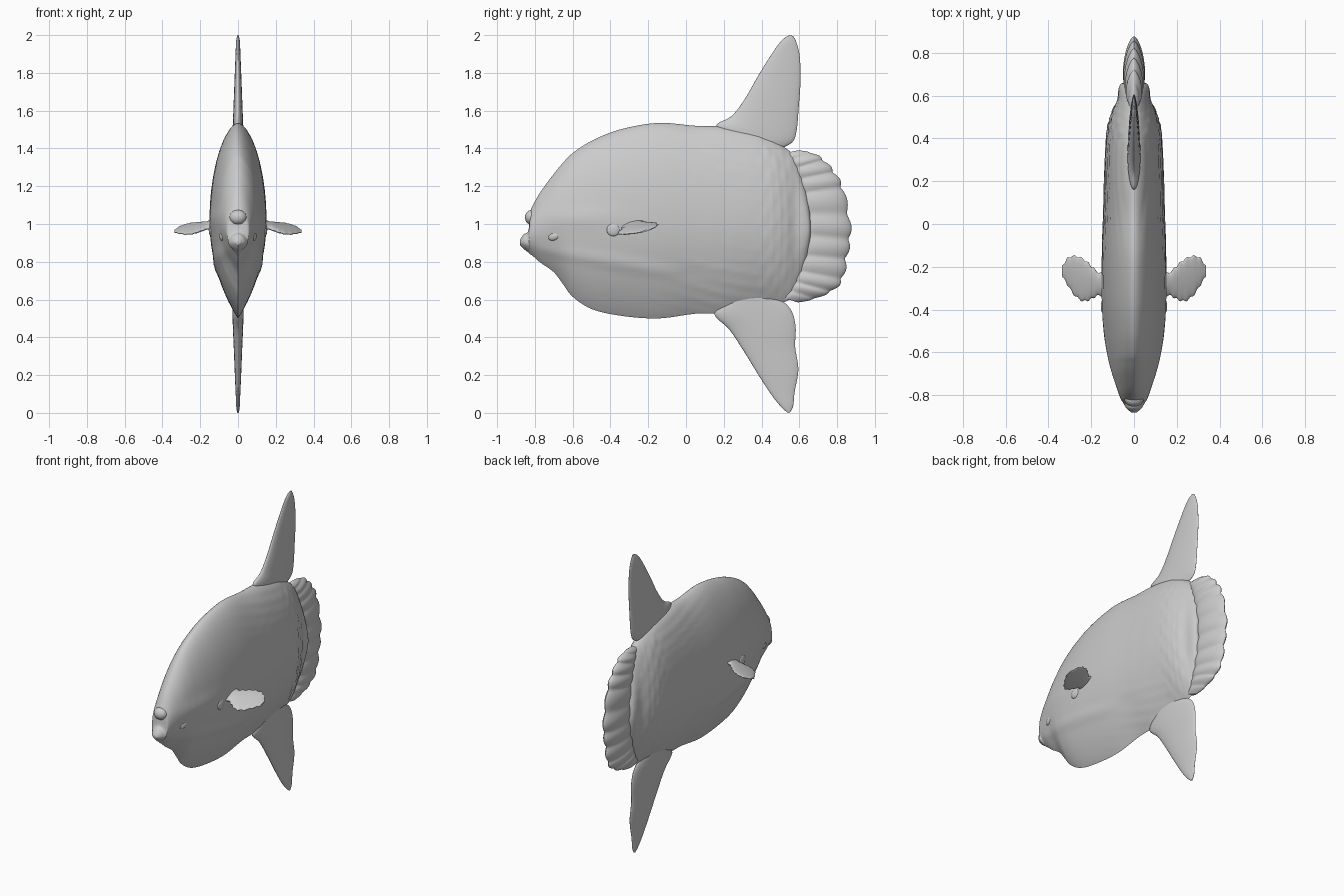
import bpy, bmesh, math
from math import sin, cos, pi, exp

if "Cube" in bpy.data.objects:
    bpy.data.objects.remove(bpy.data.objects["Cube"])


def resample(rows, steps):
    """Catmull-Rom interpolation of station tuples."""
    out = []
    n = len(rows)
    for i in range(n - 1):
        p0, p1, p2, p3 = (rows[min(max(i + k, 0), n - 1)] for k in (-1, 0, 1, 2))
        for s in range(steps):
            t = s / steps
            out.append(tuple(
                0.5 * (2 * b + (c - a) * t + (2 * a - 5 * b + 4 * c - d) * t * t
                       + (3 * b - a - 3 * c + d) * t ** 3)
                for a, b, c, d in zip(p0, p1, p2, p3)))
    out.append(rows[-1])
    return out


def finish(obj, mirror=False):
    bpy.context.view_layer.objects.active = obj
    for o in bpy.context.selected_objects:
        o.select_set(False)
    obj.select_set(True)
    bpy.ops.object.shade_smooth_by_angle(angle=math.radians(50))
    if mirror:
        obj.modifiers.new("mirror", "MIRROR").use_clip = False


def loft(name, rows, exp_a=1.0, exp_b=1.0, mid=0.5, segs=32, shape=None, mirror=False):
    """Skin sections; each row is (a_y, a_z, b_y, b_z, half_width)."""
    bm = bmesh.new()
    rings = []
    for ay, az, by, bz, w in rows:
        ring = []
        for j in range(segs):
            t = 2 * pi * j / segs
            c = cos(t)
            f = mid - mid * c if c > 0 else mid - (1 - mid) * c
            e = exp_a if c > 0 else exp_b
            x = math.copysign(w * abs(sin(t)) ** e, sin(t))
            p = (x, ay + (by - ay) * f, az + (bz - az) * f)
            ring.append(bm.verts.new(shape(*p) if shape else p))
        rings.append(ring)
    for r, q in zip(rings, rings[1:]):
        for j in range(segs):
            k = (j + 1) % segs
            bm.faces.new((r[j], r[k], q[k], q[j]))
    bm.faces.new(rings[0])
    bm.faces.new(rings[-1])
    bmesh.ops.recalc_face_normals(bm, faces=bm.faces)
    me = bpy.data.meshes.new(name)
    bm.to_mesh(me)
    bm.free()
    obj = bpy.data.objects.new(name, me)
    bpy.context.collection.objects.link(obj)
    finish(obj, mirror)
    return obj


def ellipsoid(name, loc, size, rot=(0, 0, 0), mirror=False):
    bpy.ops.mesh.primitive_uv_sphere_add(segments=24, ring_count=14, radius=1, location=loc, rotation=rot)
    obj = bpy.context.object
    obj.name = name
    obj.scale = size
    bpy.ops.object.transform_apply(location=True, rotation=True, scale=True)
    finish(obj, mirror)
    return obj


# Body: y, top, bottom, half width
body = [
    (-.88, .915, .89, .012), (-.86, .945, .868, .035), (-.835, .965, .85, .05),
    (-.825, 1.06, .84, .058), (-.81, 1.10, .83, .065), (-.77, 1.17, .795, .078),
    (-.70, 1.265, .745, .098), (-.65, 1.325, .68, .11), (-.60, 1.375, .615, .12),
    (-.50, 1.44, .55, .135), (-.35, 1.50, .515, .148), (-.15, 1.535, .50, .15),
    (.05, 1.52, .525, .142), (.20, 1.515, .53, .137), (.35, 1.49, .56, .132),
    (.45, 1.45, .575, .122), (.53, 1.40, .59, .10), (.58, 1.35, .63, .078),
    (.63, 1.22, .74, .072), (.655, 1.10, .85, .06), (.66, 1.02, .93, .03)]


def skin_folds(x, y, z):
    side = min(1, abs(x) / .06)
    # long horizontal creases, upright folds near the tail, keel along the cheek
    flow = z + .06 * y
    rear = exp(-((y - .2) / .3) ** 2)
    d = .004 * rear * sin(48 * flow + 3 * sin(4 * y))
    d += .005 * exp(-((y - .47) / .07) ** 2) * sin(85 * (y + .2 * (z - 1) ** 2))
    keel = .86 - .10 * (y + .75) / .6 if y < -.15 else .76
    d += .009 * exp(-((z - keel) / .03) ** 2) * exp(-((y + .35) / .4) ** 2)
    d += .008 * exp(-((z - 1.03) / .05) ** 2) * exp(-((y + .55) / .2) ** 2)
    return (x + math.copysign(d * side, x), y, z)


loft("body", [(y, t, y, b, w) for y, t, b, w in resample(body, 6)],
     1.2, 1.9, segs=96, shape=skin_folds)

# Tall back fin and belly fin
loft("back_fin", resample([
    (.22, 1.45, .48, 1.39, .03), (.16, 1.522, .56, 1.43, .03), (.24, 1.57, .585, 1.49, .027),
    (.31, 1.66, .597, 1.62, .023), (.385, 1.79, .606, 1.75, .018), (.46, 1.91, .603, 1.88, .013),
    (.51, 1.975, .587, 1.955, .01), (.55, 2.0, .568, 1.995, .004)], 5), 1, 1.2, .4)
loft("belly_fin", resample([
    (.20, .59, .46, .63, .03), (.15, .522, .55, .555, .03), (.23, .44, .58, .46, .027),
    (.31, .32, .578, .35, .022), (.39, .19, .595, .23, .017), (.46, .085, .575, .11, .012),
    (.51, .025, .568, .04, .009), (.54, .0, .553, .004, .004)], 5), 1, 1.2, .4)

# Scalloped tail fringe
fringe = resample([
    (.50, 1.37, .60, 1.39, .015), (.55, 1.32, .69, 1.365, .035), (.57, 1.25, .77, 1.29, .042),
    (.59, 1.15, .83, 1.18, .047), (.60, 1.0, .867, .98, .05), (.59, .85, .85, .83, .047),
    (.57, .74, .815, .69, .042), (.55, .67, .72, .62, .035), (.51, .61, .60, .585, .015)], 12)
ribbed = []
for i, (ay, az, by, bz, w) in enumerate(fringe):
    lobe = abs(sin(pi * 11 * i / (len(fringe) - 1)))
    ribbed.append((ay, az, by - .008 + .018 * lobe, bz, w * (.82 + .22 * lobe)))
loft("tail_fringe", ribbed, 1, 1.3, .35)

# Side fins: built as chord (y) by span (z), then laid outward
def lay_outward(x, y, z):
    return (z, y, 1.005 + x - .28 * (z - .14) + .28 * (y + .26))


paddle = resample([
    (-.35, .11, -.23, .11, .022), (-.335, .165, -.225, .165, .017), (-.35, .20, -.195, .20, .016),
    (-.36, .235, -.165, .235, .014), (-.335, .275, -.15, .275, .012),
    (-.285, .31, -.16, .31, .009), (-.24, .336, -.20, .336, .004)], 6)
wavy = [(a + .005 * sin(i * 1.2), b, c - .005 * sin(i * 1.2), d, w)
        for i, (a, b, c, d, w) in enumerate(paddle)]
loft("side_fin", wavy, segs=28, shape=lay_outward, mirror=True)

# Gill flap ahead of each side fin, eyes, upper lip
ellipsoid("gill_flap", (.143, -.385, .97), (.012, .035, .035), mirror=True)
ellipsoid("eye", (.084, -.70, .935), (.014, .032, .022), (.3, 0, -.25), mirror=True)
ellipsoid("upper_lip", (0, -.815, 1.035), (.045, .038, .04))
